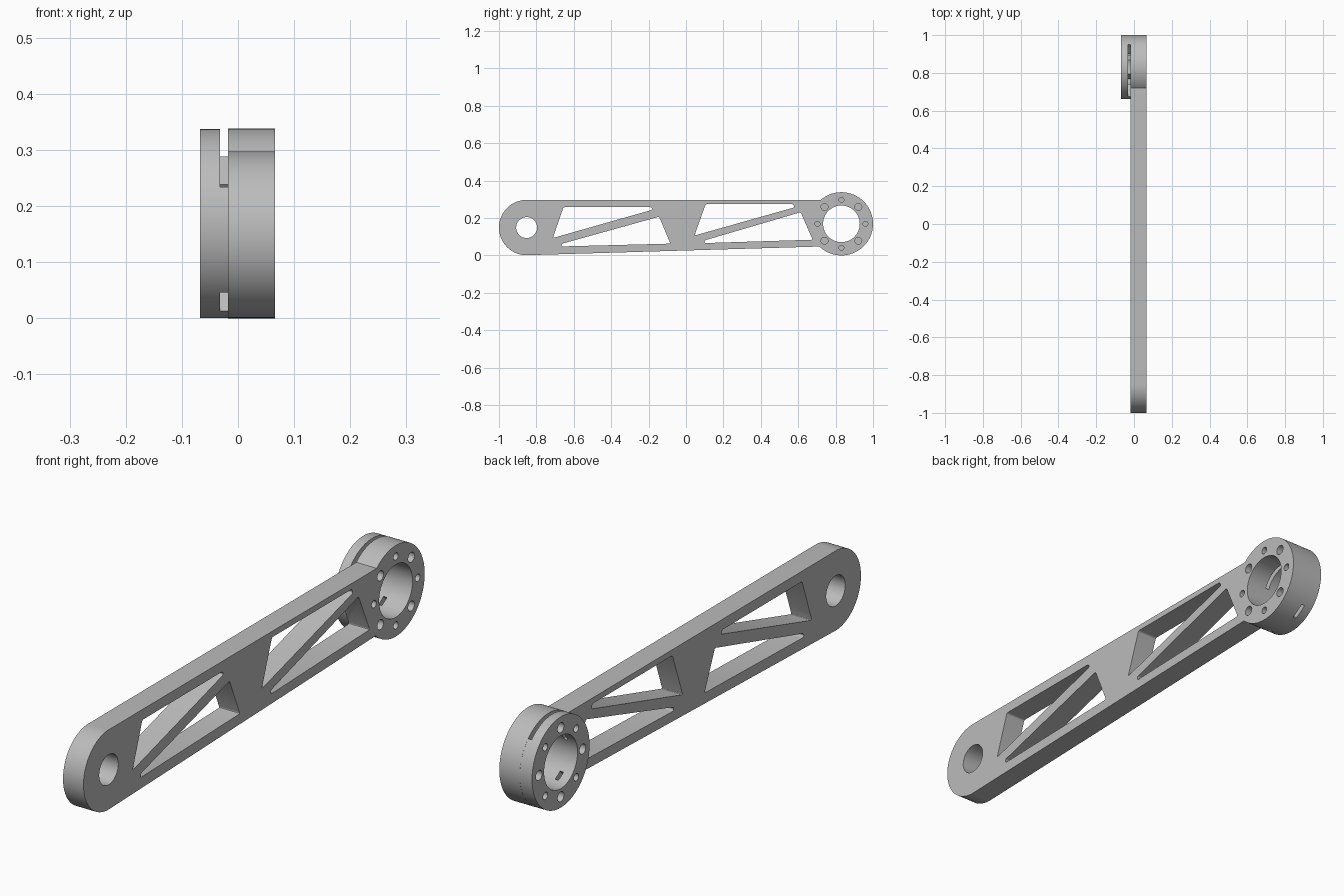
import bpy, bmesh
from math import radians, sin, cos, pi

if "Cube" in bpy.data.objects:
    bpy.data.objects.remove(bpy.data.objects["Cube"])

grey = bpy.data.materials.new("machined_grey")
grey.use_nodes = True
grey.diffuse_color = (0.5, 0.5, 0.5, 1)
grey.node_tree.nodes["Principled BSDF"].inputs["Base Color"].default_value = (0.5, 0.5, 0.5, 1)

RIGHT, LEFT = 0.066, -0.068        # outer faces along x
SLOT_A, SLOT_B = -0.032, -0.018    # slot walls; arm starts at SLOT_B
RING = (0.831, 0.169)              # hub centre (y, z)
RING_R = 0.169
TIP = (-0.852, 0.149)              # pivot centre (y, z)
TIP_R = 0.148


def arc(centre, r, a0, a1, n):
    angles = [radians(a0 + (a1 - a0) * i / n) for i in range(n + 1)]
    return [(centre[0] + r * cos(a), centre[1] + r * sin(a)) for a in angles]


def prism(name, pts, x0, x1, rounding=0):
    """Extrude a (y, z) profile from x0 to x1, optionally with rounded corners."""
    bm = bmesh.new()
    bm.faces.new([bm.verts.new((x0, y, z)) for y, z in pts])
    if rounding:
        bmesh.ops.bevel(bm, geom=bm.verts[:], offset=rounding, segments=4,
                        profile=0.5, affect='VERTICES', clamp_overlap=True)
    ext = bmesh.ops.extrude_face_region(bm, geom=bm.faces[:])
    moved = [v for v in ext["geom"] if isinstance(v, bmesh.types.BMVert)]
    bmesh.ops.translate(bm, verts=moved, vec=(x1 - x0, 0, 0))
    bmesh.ops.recalc_face_normals(bm, faces=bm.faces[:])
    mesh = bpy.data.meshes.new(name)
    bm.to_mesh(mesh)
    bm.free()
    mesh.materials.append(grey)
    ob = bpy.data.objects.new(name, mesh)
    bpy.context.collection.objects.link(ob)
    return ob


def disc(name, centre, r, x0, x1, n=32):
    return prism(name, arc(centre, r, 0, 360, n)[:-1], x0, x1)


def combine(target, tool, operation='DIFFERENCE'):
    tool.hide_render = True
    bpy.context.view_layer.objects.active = target
    mod = target.modifiers.new(tool.name, 'BOOLEAN')
    mod.operation, mod.solver, mod.object = operation, 'EXACT', tool
    bpy.ops.object.modifier_apply(modifier=mod.name)
    bpy.data.objects.remove(tool)


# Arm plate: round pivot end, tapered beam and round hub end in one outline
outline = arc(TIP, TIP_R, 90, 268, 48) + arc(RING, RING_R, -134, 131.5, 72)
arm = prism("link_arm", outline, SLOT_B, RIGHT)

# Clamp flange on the left of the hub
combine(arm, disc("flange", RING, RING_R - 0.0004, LEFT, 0, 96), 'UNION')

# Pivot hole and hub bore
combine(arm, disc("pivot_cutter", TIP, 0.056, -0.2, 0.2, 48))
combine(arm, disc("bore_cutter", RING, 0.098, -0.2, 0.2, 64))

# Truss windows on both sides of each diagonal brace
windows = [
    [(-0.655, 0.258), (-0.185, 0.258), (-0.18, 0.244), (-0.712, 0.093)],
    [(-0.665, 0.062), (-0.144, 0.207), (-0.083, 0.063), (-0.665, 0.048)],
    [(0.105, 0.274), (0.574, 0.274), (0.58, 0.257), (0.045, 0.106)],
    [(0.098, 0.080), (0.613, 0.231), (0.677, 0.084), (0.098, 0.066)],
]
for pts in windows:
    combine(arm, prism("window_cutter", pts, -0.2, 0.2, 0.007))

# Circumferential slots between flange and arm
for a0, a1 in ((45, 157.5), (227, 247.5), (292.5, 313)):
    sector = arc(RING, 0.22, a0, a1, 24) + arc(RING, 0.08, a1, a0, 24)
    combine(arm, prism("slot_cutter", sector, SLOT_A, SLOT_B))

# Blind bolt holes: wide and narrow alternate, swapped on the other face
for i in range(8):
    a = i * pi / 4
    c = (RING[0] + 0.128 * cos(a), RING[1] + 0.128 * sin(a))
    wide, narrow = 0.0185, 0.0135
    right_r, left_r = (wide, narrow) if i % 2 else (narrow, wide)
    combine(arm, disc("bolt_cutter", c, right_r, 0.01, 0.2, 20))
    combine(arm, disc("bolt_cutter", c, left_r, -0.2, -0.04, 20))

# Smooth the round walls, keep the machined edges crisp
bpy.ops.object.select_all(action='DESELECT')
arm.select_set(True)
bpy.context.view_layer.objects.active = arm
bpy.ops.object.shade_smooth_by_angle(angle=radians(30))
